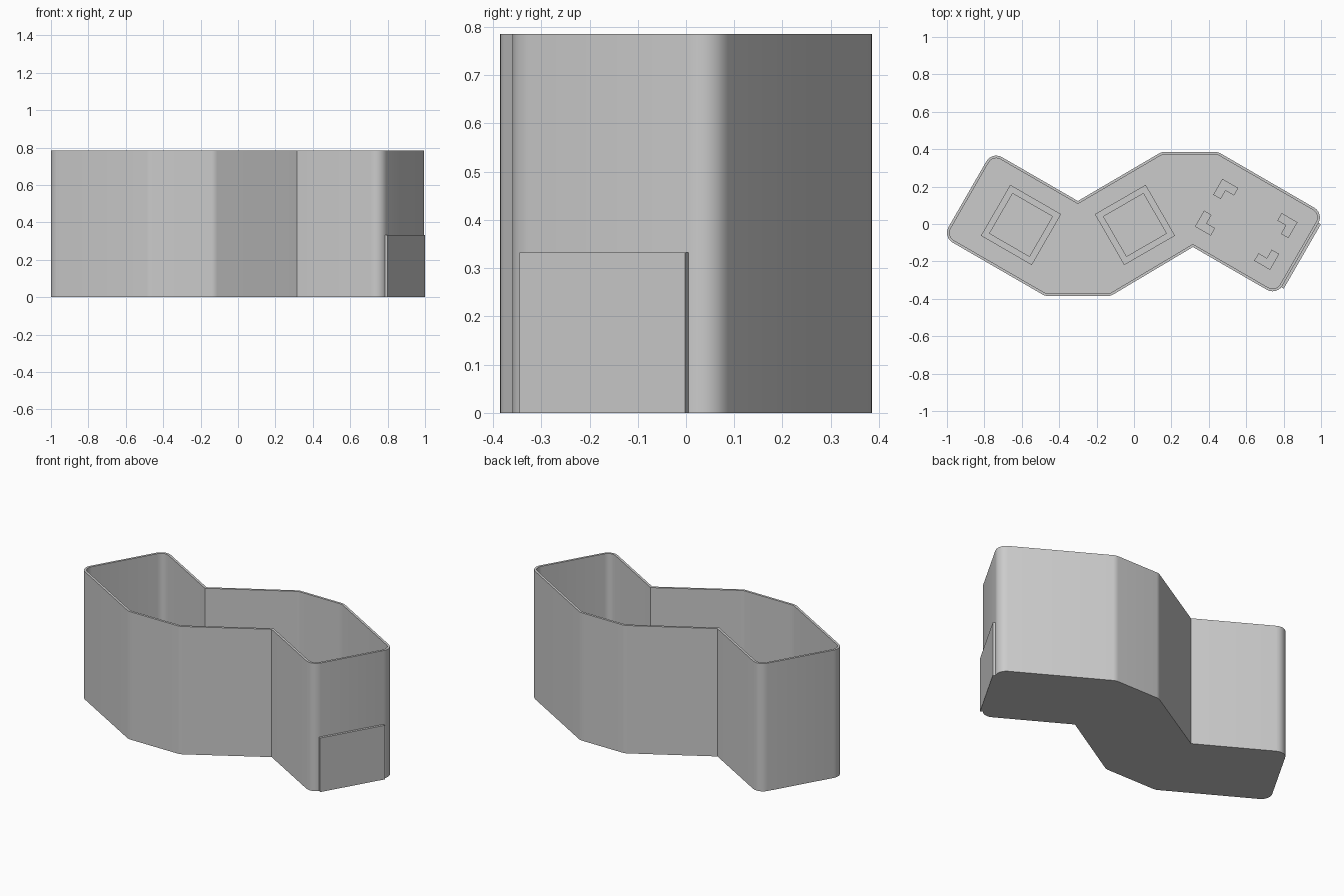
import bpy, bmesh
from math import radians, cos, sin, tan
from mathutils import Vector

if "Cube" in bpy.data.objects:
    bpy.data.objects.remove(bpy.data.objects["Cube"])

HEIGHT, WALL, FLOOR = 0.785, 0.014, 0.014

grey = bpy.data.materials.new("light_grey")
grey.use_nodes = True
grey.diffuse_color = (0.6, 0.6, 0.6, 1)
grey.node_tree.nodes["Principled BSDF"].inputs["Base Color"].default_value = (0.6, 0.6, 0.6, 1)


def place(points, center=(0, 0), angle=-30):
    """Turn local points by an angle and move them to a centre."""
    c, s = cos(radians(angle)), sin(radians(angle))
    return [Vector((center[0] + c * x - s * y, center[1] + s * x + c * y)) for x, y in points]


def box(w, h):
    return [(-w, -h), (w, -h), (w, h), (-w, h)]


def corners(points):
    """Yield each corner with its incoming and outgoing directions."""
    for i, p in enumerate(points):
        q, r = points[i - 1], points[(i + 1) % len(points)]
        yield p, (p - q).normalized(), (r - p).normalized()


def inset(points, t):
    result = []
    for p, a, b in corners(points):
        na, nb = Vector((-a.y, a.x)), Vector((-b.y, b.x))
        result.append(p + (na + nb) * t / (1 + na.dot(nb)))
    return result


def rounded(points, radius, steps=6):
    """Round the outward corners and keep the inward ones sharp."""
    result = []
    for p, a, b in corners(points):
        turn = a.angle(b)
        if a.x * b.y - a.y * b.x < 0:
            result.append(p)
            continue
        start = p - a * radius * tan(turn / 2)
        side = Vector((-a.y, a.x))
        for k in range(steps + 1):
            t = turn * k / steps
            result.append(start + a * radius * sin(t) + side * radius * (1 - cos(t)))
    return result


def build(name, rings):
    """Bridge equal outlines given as (points, z), then close both ends."""
    bm = bmesh.new()
    loops = [[bm.verts.new((p.x, p.y, z)) for p in pts] for pts, z in rings]
    for low, high in zip(loops, loops[1:]):
        for i in range(len(low)):
            j = (i + 1) % len(low)
            bm.faces.new((low[i], low[j], high[j], high[i]))
    bm.faces.new(loops[0][::-1])
    bm.faces.new(loops[-1])
    bmesh.ops.recalc_face_normals(bm, faces=bm.faces)
    mesh = bpy.data.meshes.new(name)
    bm.to_mesh(mesh)
    bm.free()
    mesh.materials.append(grey)
    obj = bpy.data.objects.new(name, mesh)
    bpy.context.collection.objects.link(obj)
    bpy.ops.object.select_all(action="DESELECT")
    obj.select_set(True)
    bpy.context.view_layer.objects.active = obj
    bpy.ops.object.shade_smooth_by_angle(angle=radians(30))
    return obj


# Open zigzag tray with rounded ends
outline = [Vector(p) for p in (
    (-1.022, -0.069), (-0.475, -0.385), (-0.125, -0.385), (0.315, -0.123),
    (0.763, -0.382), (1.016, 0.057), (0.45, 0.385), (0.147, 0.385),
    (-0.30, 0.123), (-0.759, 0.388))]
outer = rounded(outline, 0.06)
inner = rounded(inset(outline, WALL), 0.06 - WALL)
build("tray", [(outer, 0), (outer, HEIGHT), (inner, HEIGHT), (inner, FLOOR)])

# Raised square frames on the floor
for name, center, angle in (("right_frame", (-0.604, -0.005), -30),
                            ("middle_frame", (0.005, -0.005), 30)):
    frame = place(box(0.157, 0.157), center, angle)
    hole = inset(frame, 0.034)
    build(name, [(frame, FLOOR), (frame, 0.065), (hole, 0.065), (hole, FLOOR + 0.001)])

# Four corner brackets around a rectangular space
ARM, THICK = 0.098, 0.046
ell = [(0, 0), (ARM, 0), (ARM, THICK), (THICK, THICK), (THICK, ARM), (0, ARM)]
for sx in (-1, 1):
    for sy in (-1, 1):
        shape = [(sx * (0.232 - x), sy * (0.147 - y)) for x, y in ell]
        if sx * sy < 0:
            shape.reverse()
        pts = place(shape, (0.60, -0.002))
        name = ("back" if sy > 0 else "front") + ("_left" if sx > 0 else "_right") + "_bracket"
        build(name, [(pts, FLOOR), (pts, 0.065)])

# Flat panel on the left end
panel = place([(0.85, 0.101), (0.866, 0.101), (0.866, 0.498), (0.85, 0.498)])
build("end_panel", [(panel, 0), (panel, 0.332)])
